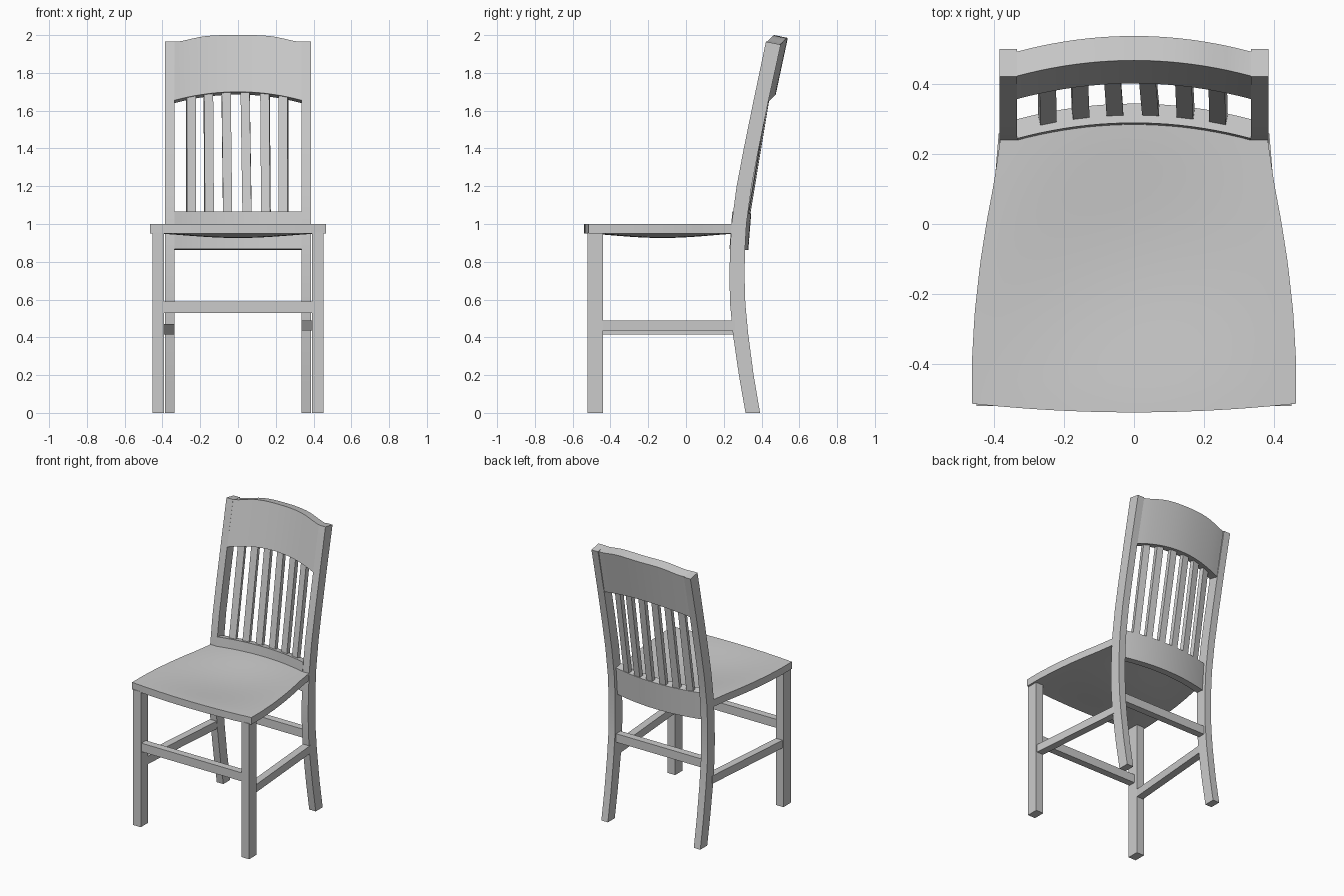
import bpy, bmesh, math
from mathutils import Vector

if "Cube" in bpy.data.objects:
    bpy.data.objects.remove(bpy.data.objects["Cube"])


def make(name, verts, faces, smooth=False):
    bm = bmesh.new()
    vs = [bm.verts.new(v) for v in verts]
    for f in faces:
        bm.faces.new([vs[i] for i in f])
    bmesh.ops.recalc_face_normals(bm, faces=bm.faces)
    me = bpy.data.meshes.new(name)
    bm.to_mesh(me)
    bm.free()
    ob = bpy.data.objects.new(name, me)
    bpy.context.collection.objects.link(ob)
    if smooth:
        bpy.ops.object.select_all(action='DESELECT')
        ob.select_set(True)
        bpy.context.view_layer.objects.active = ob
        bpy.ops.object.shade_smooth_by_angle(angle=math.radians(30))
    return ob


def loft(name, rings, smooth=False):
    # Join equal-sized closed rings into a capped solid
    n = len(rings[0])
    verts = [v for r in rings for v in r]
    faces = [list(range(n)), [(len(rings) - 1) * n + i for i in range(n)]]
    for k in range(len(rings) - 1):
        for i in range(n):
            j = (i + 1) % n
            faces.append([k * n + i, k * n + j, (k + 1) * n + j, (k + 1) * n + i])
    return make(name, verts, faces, smooth)


def box(name, x0, x1, y0, y1, z0, z1):
    return loft(name, [[(x0, y0, z), (x1, y0, z), (x1, y1, z), (x0, y1, z)] for z in (z0, z1)])


def interp(table, t):
    for (a, va), (b, vb) in zip(table, table[1:]):
        if t <= b:
            return va + (vb - va) * (t - a) / (b - a)
    return table[-1][1]


# Seat: shaped outline with a dished top and bulging underside
half_width = [(0, .465), (.15, .465), (.34, .457), (.53, .441), (.69, .422), (.83, .402), (1, .383)]
NU, NV = 24, 20
verts, faces = [], []
for z in (1.0, .95):
    for j in range(NV + 1):
        t = j / NV
        for i in range(NU + 1):
            u = 2 * i / NU - 1
            front = -.54 + .025 * u * u
            back = .245 + .045 * (1 - u * u)
            dish = .024 * (max(0, math.sin(math.pi * t)) * max(0, math.cos(math.pi * u / 2))) ** 1.4
            verts.append((u * interp(half_width, t), front + (back - front) * t, z - dish))
W = NU + 1
N = W * (NV + 1)
for o in (0, N):
    for j in range(NV):
        for i in range(NU):
            a = o + j * W + i
            faces.append([a, a + 1, a + W + 1, a + W])
rim = list(range(W)) + [j * W + NU for j in range(1, NV + 1)]
rim += [NV * W + i for i in range(NU - 1, -1, -1)] + [j * W for j in range(NV - 1, 0, -1)]
for a, b in zip(rim, rim[1:] + rim[:1]):
    faces.append([a, b, b + N, a + N])
make("seat", verts, faces, True)

# Back leg side profile: (z, front y, back y)
leg = [(0, .315, .392), (.2, .28, .358), (.42, .248, .329), (.58, .233, .314), (.72, .23, .31),
       (.86, .233, .312), (1, .241, .32), (1.2, .268, .347), (1.4, .306, .385),
       (1.65, .357, .436), (1.965, .423, .502)]

for s, side in ((-1, "left"), (1, "right")):
    # Front leg
    box("front_leg_" + side, s * .393, s * .452, -.522, -.44, 0, .955)
    # Curved back leg and post
    rings = []
    for z, yf, yb in leg:
        zb = z - (.015 if z > 1.7 else 0)
        rings.append([(s * .335, yf, z), (s * .386, yf, z), (s * .386, yb, zb), (s * .335, yb, zb)])
    loft("back_leg_" + side, rings, True)
    # Side stretcher, angled inward toward the back
    z0, z1 = (.415, .47) if s < 0 else (.435, .49)
    loft("side_stretcher_" + side,
         [[(s * (x - .026), y, z0), (s * (x + .026), y, z0), (s * (x + .026), y, z1), (s * (x - .026), y, z1)]
          for x, y in ((.42, -.45), (.362, .26))])

# Cross stretchers
box("front_stretcher", -.395, .395, -.515, -.465, .53, .59)
box("back_stretcher", -.337, .337, .25, .3, .53, .59)


# Bowed back rails
def bow(x):
    return .045 * (1 - (x / .336) ** 2)


def rail(name, section):
    xs = [.336 * (2 * i / 20 - 1) for i in range(21)]
    loft(name, [[(x, y + bow(x), z) for y, z in section(x)] for x in xs], True)


def top_section(x):
    k = bow(x) / .045
    zt = 1.965 + .035 * (.5 - .5 * math.cos(math.pi * k))
    zb = 1.655 + .045 * k
    return [(.424, zt), (.358, zb), (.430, zb - .015), (.494, zt - .015)]


rail("top_rail", top_section)
rail("lower_rail", lambda x: [(.245, 1.065), (.23, .868), (.285, .863), (.3, 1.055)])

# Slats, fanned slightly and turned to follow the bow
for n, (xb, xt) in enumerate([(-.248, -.25), (-.153, -.157), (-.055, -.063), (.048, .038), (.148, .143), (.242, .24)]):
    rings = []
    for x, y, z in ((xb, .28, 1.05), (xt, .387, 1.695)):
        slope = -.09 * x / .336 ** 2
        along = Vector((1, slope, 0)).normalized() * .024
        out = Vector((-slope, 1, 0)).normalized() * .015
        c = Vector((x, y + bow(x), z))
        rings.append([c - along - out, c + along - out, c + along + out, c - along + out])
    loft("slat_%d" % (n + 1), rings)
